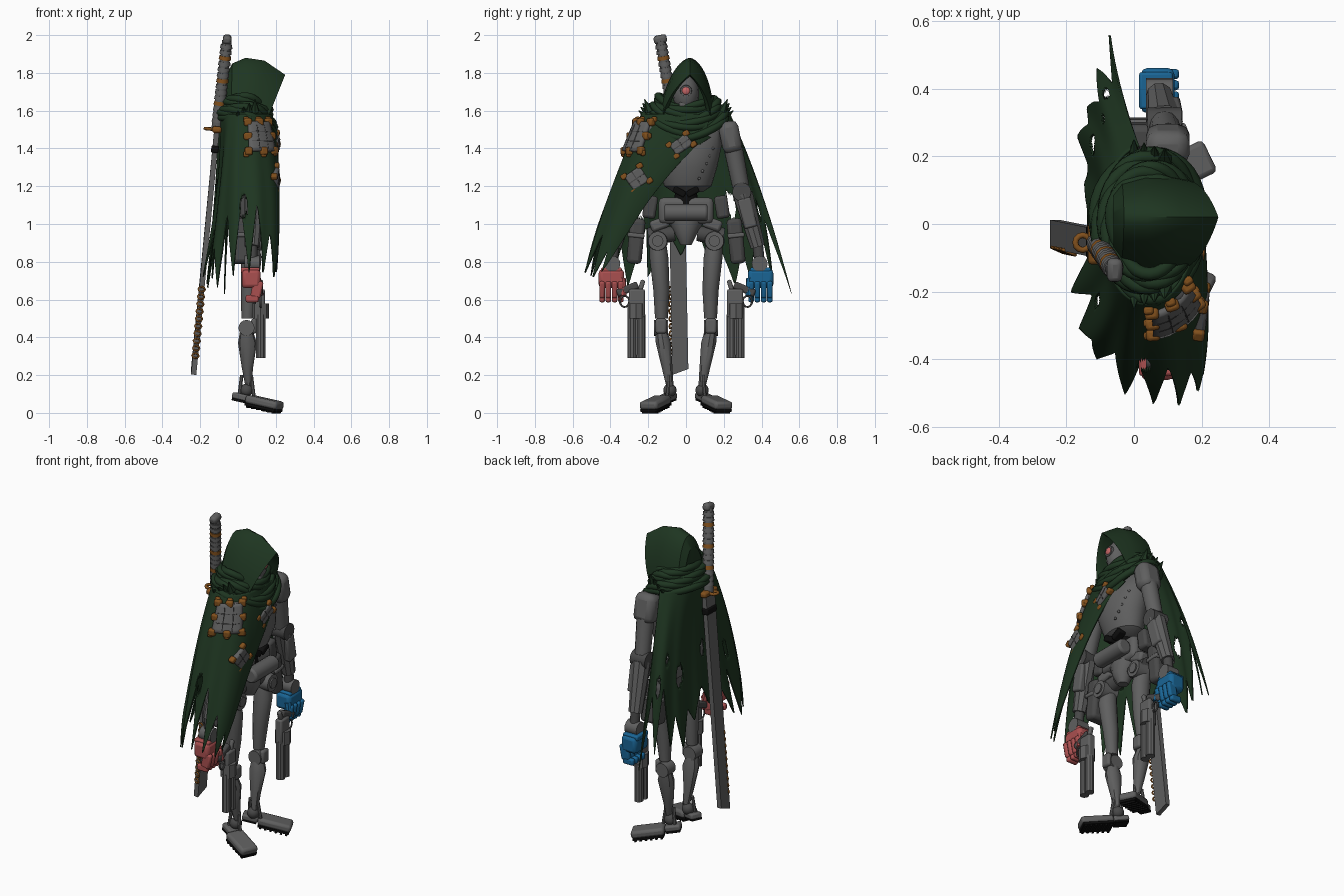
import bpy, bmesh, math, random
from mathutils import Vector, Matrix, Euler

random.seed(4)
if "Cube" in bpy.data.objects:
    bpy.data.objects.remove(bpy.data.objects["Cube"])

def material(name, *rgb):
    m = bpy.data.materials.new(name)
    m.use_nodes = True
    m.diffuse_color = (*rgb, 1)
    m.node_tree.nodes["Principled BSDF"].inputs["Base Color"].default_value = (*rgb, 1)
    return m

GREEN = material("cloth green", .013, .036, .015)
STEEL = material("steel grey", .115, .115, .115)
DARK = material("dark grey", .065, .065, .065)
BROWN = material("orange brown", .22, .08, .012)
RED = material("fist red", .4, .08, .08)
BLUE = material("fist blue", .01, .13, .3)
BLACK = material("rubber black", .004, .004, .004)
PINK = material("eye pink", .55, .13, .13)
built = []

def add(name, bm, mat, bevel=0, thick=0):
    bmesh.ops.recalc_face_normals(bm, faces=bm.faces)
    me = bpy.data.meshes.new(name)
    bm.to_mesh(me)
    bm.free()
    me.materials.append(mat)
    ob = bpy.data.objects.new(name, me)
    bpy.context.collection.objects.link(ob)
    if thick:
        mod = ob.modifiers.new("thickness", 'SOLIDIFY')
        mod.thickness, mod.offset = thick, 0
    if bevel:
        mod = ob.modifiers.new("bevel", 'BEVEL')
        mod.width, mod.segments = bevel, 2
    built.append(ob)
    return ob

def box(name, at, size, mat, rot=(0, 0, 0), bevel=.008):
    bm = bmesh.new()
    m = Matrix.LocRotScale(Vector(at), Euler(rot), Vector(size))
    bmesh.ops.create_cube(bm, size=1, matrix=m)
    return add(name, bm, mat, bevel)

def tube(name, p, q, r1, r2, mat, n=14, bevel=0):
    p, q = Vector(p), Vector(q)
    turn = Vector((0, 0, 1)).rotation_difference(q - p)
    bm = bmesh.new()
    bmesh.ops.create_cone(bm, cap_ends=True, segments=n, radius1=r1, radius2=r2,
                          depth=(q - p).length,
                          matrix=Matrix.LocRotScale((p + q) / 2, turn, None))
    return add(name, bm, mat, bevel)

def ball(name, at, size, mat):
    bm = bmesh.new()
    bmesh.ops.create_uvsphere(bm, u_segments=16, v_segments=10, radius=1,
                              matrix=Matrix.LocRotScale(Vector(at), None, Vector(size)))
    return add(name, bm, mat)

def grid(name, rows, mat, closed=False, caps=False, skip=None, thick=0):
    bm = bmesh.new()
    vs = [[bm.verts.new(p) for p in r] for r in rows]
    n = len(rows[0])
    for i in range(len(rows) - 1):
        for j in range(n if closed else n - 1):
            if not (skip and skip(i, j)):
                k = (j + 1) % n
                bm.faces.new((vs[i][j], vs[i][k], vs[i + 1][k], vs[i + 1][j]))
    if caps:
        bm.faces.new(vs[0])
        bm.faces.new(vs[-1])
    return add(name, bm, mat, 0, thick)

def loft(name, sections, mat, n=16):
    """Stack of ellipses given as x, y, z, x radius, y radius."""
    rows = [[(x + a * math.cos(k * math.tau / n), y + b * math.sin(k * math.tau / n), z)
             for k in range(n)] for x, y, z, a, b in sections]
    return grid(name, rows, mat, True, True)

def ring(name, points, r, mat):
    cu = bpy.data.curves.new(name, 'CURVE')
    cu.dimensions, cu.bevel_depth, cu.bevel_resolution = '3D', r, 2
    sp = cu.splines.new('POLY')
    sp.points.add(len(points) - 1)
    for pt, p in zip(sp.points, points):
        pt.co = (*p, 1)
    sp.use_cyclic_u = True
    cu.materials.append(mat)
    bpy.context.collection.objects.link(bpy.data.objects.new(name, cu))

# Cloak: columns running from the front edge round the back, as middle and hem points
MID = [(.18, .11, 1.5), (.2, 0, 1.44), (.21, -.15, 1.32), (.2, -.3, 1.2),
       (.12, -.375, 1.2), (0, -.38, 1.2), (-.08, -.3, 1.2), (-.1, -.15, 1.2),
       (-.11, .02, 1.22), (-.11, .2, 1.2), (-.09, .33, 1.17), (-.04, .4, 1.15)]
HEM = [(.17, .13, 1.46), (.2, 0, 1.36), (.21, -.2, 1.12), (.2, -.46, .73),
       (.12, -.55, .72), (0, -.51, .73), (-.13, -.38, .65), (-.18, -.22, .69),
       (-.14, .03, .84), (-.16, .24, .67), (-.13, .4, .7), (-.07, .55, .63)]

def blend(cols, u):
    """Smooth curve through the columns."""
    f = min(max(u, 0), .9999) * (len(cols) - 1)
    i = int(f)
    f -= i
    a, b, c, d = [Vector(cols[min(max(i + k, 0), len(cols) - 1)]) for k in (-1, 0, 1, 2)]
    return b + (c - a + (2 * a - 5 * b + 4 * c - d + (3 * (b - c) + d - a) * f) * f) * f / 2

def cloak(u, t, off=0):
    a = math.radians(35 - 295 * u)
    top = Vector((.04 + .14 * math.cos(a), .235 * math.sin(a), 1.58))
    mid, hem = blend(MID, u), blend(HEM, u)
    p = top * (1 - t) * (1 - 2 * t) + mid * 4 * t * (1 - t) + hem * t * (2 * t - 1)
    out = Vector((p.x - .03, p.y, 0)).normalized()
    fold = .012 * t * math.sin(u * 70) * min(max(u * 5 - 1.2, 0), 1)
    return p + out * (off + fold)

COLS, ROWS, TEETH = 240, 56, 17
depth = [random.uniform(.13, .42) for _ in range(TEETH + 1)]

def reach(u):
    if u < .27:
        return 1
    c = u * TEETH
    return 1 - depth[int(c)] * (1 - abs(2 * (c % 1) - 1)) ** .9

HOLES = [(.43, .62, .014, .06), (.6, .62, .01, .06), (.72, .55, .013, .07),
         (.83, .6, .016, .07), (.94, .6, .012, .06), (.9, .45, .008, .04)]

def torn(i, j):
    u = (i + .5) / COLS
    t = (j + .5) / ROWS * reach(u)
    return any(((u - a) / w) ** 2 + ((t - b) / h) ** 2 < 1 for a, b, w, h in HOLES)

grid("cloak", [[cloak(i / COLS, j / ROWS * reach(i / COLS)) for j in range(ROWS + 1)]
               for i in range(COLS + 1)], GREEN, skip=torn, thick=.007)

# Large shoulder pad following the cloak, held by clips
U0, U1, T0, T1 = .265, .41, .06, .27
def pad(i, j, off):
    return cloak(U0 + (U1 - U0) * i, T0 + (T1 - T0) * j, off)
grid("shoulder_pad", [[pad(i / 8, j / 8, .014) for j in range(9)] for i in range(9)],
     STEEL, thick=.024)
for i, j in ((0, 0), (0, 1), (1, 0), (1, 1), (.5, 0), (.5, 1), (0, .5), (1, .5)):
    p = pad(i, j, .014)
    a = math.atan2(p.y, p.x - .03)
    box("pad_clip", p, (.035, .042, .042), BROWN, (0, 0, a), .01)
    box("pad_clip_tail", pad(i * 1.14 - .07, j * 1.2 - .1, .01), (.025, .03, .03), BROWN, (0, 0, a))
for i in (.33, .66):
    for j in range(4):
        tube("pad_seam", pad(i, .1 + .2 * j, .026), pad(i, .3 + .2 * j, .026), .003, .003, DARK, 6)
        tube("pad_cross_seam", pad(.1 + .2 * j, i, .026), pad(.3 + .2 * j, i, .026), .003, .003, DARK, 6)

# Two small pads on the front of the cloak
for name, y, z, w, h in (("upper_small_pad", -.025, 1.42, .11, .07),
                         ("lower_small_pad", -.26, 1.24, .1, .095)):
    turn = Euler((.6, 0, -.12))
    at = Vector((.2, y, z))
    box(name, at, (.035, w, h), STEEL, turn, .01)
    box(name + "_seam", at, (.038, .006, h * .9), DARK, turn, 0)
    box(name + "_cross_seam", at, (.038, w * .9, .006), DARK, turn, 0)
    for i in (-.5, .5):
        for j in (-.5, .5):
            p = at + turn.to_matrix() @ Vector((0, w * i, h * j))
            box(name + "_clip", p, (.035, .036, .03), BROWN, turn)

# Hood: pointed arches from the back to the brim, then folded inside
hood = []
for xb, xt, w, top, sharp in ((-.04, -.05, .05, 1.7, 0), (-.06, -.06, .1, 1.79, 0),
                              (-.04, -.03, .13, 1.85, 0), (.03, .04, .148, 1.88, .1),
                              (.1, .14, .145, 1.865, .3), (.15, .25, .13, 1.79, .6),
                              (.13, .22, .11, 1.78, .5), (.02, .06, .1, 1.8, .1)):
    row = []
    for k in range(25):
        a = math.pi * k / 24
        s = math.sin(a) * (1 - sharp) + (1 - abs(k / 12 - 1)) * sharp
        row.append((xb + (xt - xb) * s, -w * math.cos(a) * (1 - .1 * s) + .02 * s,
                    1.54 + (top - 1.54) * s))
    hood.append(row)
grid("hood", hood, GREEN, caps=True)

# Scarf wraps
for k in range(8):
    f = k / 7
    pts = []
    for j in range(40):
        a = math.tau * j / 40
        front = max(math.cos(a), 0)
        wob = .008 * math.sin(3 * a + k * 1.7)
        pts.append((.045 + (.11 + .045 * f + wob) * math.cos(a), (.14 + .075 * f + wob) * math.sin(a),
                    1.67 - .1 * f - (.05 + .06 * f) * front ** 1.5 + wob))
    ring("scarf_wrap", pts, .02, GREEN)
for s in (-1, 1):
    for k in range(4):
        tube("scarf_tatter", (.03 * k, s * .19, 1.55 + .015 * k),
             (.03 * k, s * (.25 - .01 * k), 1.6 + .02 * k), .025, .002, GREEN, 6)

# Head and eye
ball("head", (.1, 0, 1.69), (.085, .07, .105), STEEL)
box("jaw", (.13, 0, 1.62), (.08, .075, .07), STEEL, bevel=.015)
tube("eye_socket", (.15, 0, 1.705), (.186, 0, 1.705), .034, .03, STEEL)
ball("eye", (.186, 0, 1.705), (.01, .021, .021), PINK)

# Torso, waist and pelvis
loft("torso", [(.07, .01, 1.17, .05, .08), (.08, .01, 1.2, .09, .125), (.09, .01, 1.3, .115, .155),
               (.08, 0, 1.42, .12, .19), (.06, 0, 1.5, .1, .19), (.05, 0, 1.56, .06, .12)], STEEL, 24)
for k in range(5):
    ball("chest_bolt", (.195 - .01 * k, .07 + .018 * k, 1.24 + .04 * k), (.008, .008, .008), STEEL)
tube("waist", (.06, 0, 1.08), (.07, 0, 1.22), .07, .05, BLACK)
for s in (-1, 1):
    box("waist_piston", (.14, s * .035, 1.17), (.05, .07, .035), BLACK, (s * .5, 0, 0))
box("pelvis", (.05, 0, 1.07), (.15, .29, .14), STEEL, bevel=.025)
tube("canister", (.16, -.115, 1.06), (.16, .115, 1.06), .045, .045, STEEL, 20, .012)
loft("groin", [(.08, 0, .89, .03, .03), (.08, 0, .95, .06, .06), (.06, 0, 1.02, .08, .1)], STEEL)

for s in (-1, 1):
    # Hips and holsters
    tube("hip_axle", (.06, s * .06, .95), (.06, s * .2, .93), .04, .05, DARK)
    tube("hip_joint", (.03, s * .15, .91), (.13, s * .15, .91), .055, .05, STEEL, 18)
    tube("hip_cap", (.13, s * .15, .91), (.138, s * .15, .91), .03, .03, STEEL)
    box("hip_plate", (.08, s * .14, 1.0), (.06, .1, .06), STEEL, (s * -.35, 0, 0), .015)
    box("belt_pouch", (.06, s * .19, 1.09), (.1, .07, .12), DARK, (s * .15, 0, 0), .015)
    box("holster", (.03, s * .265, .91), (.13, .08, .24), DARK, (s * .1, 0, 0), .02)
    box("holster_band", (.03, s * .265, .94), (.14, .09, .025), STEEL, (s * .1, 0, 0))

    # Legs
    loft("thigh", [(.06, s * .15, .9, .05, .045), (.07, s * .143, .82, .055, .05),
                   (.06, s * .13, .65, .045, .043), (.05, s * .13, .5, .032, .034)], STEEL, 12)
    tube("knee", (.045, s * .095, .45), (.045, s * .17, .45), .042, .042, STEEL, 18)
    box("knee_cap", (.085, s * .132, .46), (.03, .06, .08), STEEL, bevel=.012)
    loft("shin", [(.055, s * .085, .14, .016, .02), (.05, s * .1, .24, .03, .03),
                  (.05, s * .12, .37, .05, .042), (.045, s * .13, .43, .035, .035)], STEEL, 10)
    ball("ankle", (.045, s * .085, .12), (.035, .035, .035), DARK)
    for k in (-1, 1):
        tube("ankle_rod", (.045 + k * .025, s * .09, .2), (.045 + k * .04, s * .1, .08),
             .01, .01, STEEL, 8)
    tilt = (0, .2, s * .45)
    box("foot", (.14, s * .162, .055), (.19, .105, .045), STEEL, tilt, .015)
    box("heel", (.02, s * .095, .085), (.09, .07, .035), STEEL, tilt, .01)
    box("sole", (.135, s * .16, .03), (.18, .1, .016), BLACK, tilt, .003)
    box("heel_sole", (.015, s * .095, .066), (.08, .065, .014), BLACK, tilt, .003)
    for k in range(6):
        d = k * .03 - .075
        box("cleat", (.135 + d * .9, s * (.16 + d * .4), .021 - d * .2), (.012, .09, .018), BLACK, tilt, 0)

    # Arms: the one under the cloak sits closer in
    tuck = .235 if s > 0 else .195
    box("shoulder", (.1, s * tuck, 1.46), (.13, .105, .17), STEEL, (s * .2, 0, 0), .035)
    tube("upper_arm", (.1, s * (tuck + .015), 1.4), (.09, s * .29, 1.2), .05, .045, STEEL, 12)
    tube("elbow", (.04, s * .295, 1.17), (.14, s * .295, 1.17), .05, .05, DARK, 16)
    tube("forearm", (.09, s * .3, 1.16), (.075, s * .38, .88), .055, .04, STEEL, 10)
    box("forearm_plate", (.115, s * .325, 1.06), (.05, .07, .16), STEEL, (s * .25, .05, 0), .01)
    tube("wrist", (.075, s * .38, .89), (.075, s * .395, .74), .028, .028, DARK)
    tube("wrist_ring", (.035, s * .39, .79), (.115, s * .39, .79), .042, .042, STEEL, 16)

    # Fists
    skin = BLUE if s > 0 else RED
    tag = "blue_" if s > 0 else "red_"
    box(tag + "palm", (.07, s * .395, .71), (.1, .135, .1), skin, bevel=.02)
    box(tag + "cuff", (.065, s * .395, .755), (.1, .11, .03), skin)
    for k in range(4):
        y = s * (.345 + .033 * k)
        box(tag + "finger", (.1, y, .655), (.055, .03, .09), skin, (0, .2, 0), .01)
        box(tag + "fingertip", (.075, y, .605), (.07, .029, .04), skin, bevel=.01)
    tube(tag + "thumb", (.1, s * .34, .71), (.12, s * .33, .62), .022, .016, skin, 8)

    # Revolvers pointing down
    box("gun_grip", (.11, s * .31, .655), (.04, .12, .04), DARK, (s * -.4, 0, 0), .01)
    box("gun_frame", (.12, s * .26, .58), (.045, .085, .15), STEEL, bevel=.01)
    box("gun_hammer", (.12, s * .235, .675), (.025, .025, .06), STEEL, (s * .3, 0, 0))
    tube("gun_cylinder", (.12, s * .265, .5), (.12, s * .265, .58), .045, .045, STEEL, 8)
    for k in (.24, .285):
        tube("gun_barrel", (.12, s * k, .29), (.12, s * k, .52), .026, .026, STEEL, 10)
    box("gun_rib", (.12, s * .262, .4), (.035, .08, .2), STEEL)
    ring("trigger_guard", [(.12, s * (.325 + .025 * math.cos(a * .6)), .59 + .03 * math.sin(a * .6))
                           for a in range(11)], .005, DARK)

# Great sword slung on the back, its hilt leaning away from the blade
LOW, GUARD, HIGH = Vector((-.235, -.03, .2)), Vector((-.112, -.055, 1.5)), Vector((-.055, -.14, 2))
turn = Vector((0, 0, 1)).rotation_difference(GUARD - LOW)
lean = turn.to_euler()
def along(f, x=0, y=0):
    return LOW.lerp(GUARD, f) + turn @ Vector((x, y, 0))

blade = box("blade", along(.5), (.028, .085, 1.3), STEEL, lean, 0)
for v in blade.data.vertices:
    if v.co.z < .5 and v.co.y > -.03:
        v.co.z += .03
box("blade_collar", along(.92), (.04, .095, .04), BLACK, lean)
box("sword_guard", GUARD, (.05, .13, .035), BROWN, lean, .012)
ring("guard_loop", [along(1, -.04 + .022 * math.cos(a), .022 * math.sin(a))
                    for a in (k * .524 for k in range(12))], .009, BROWN)
tube("hilt", GUARD, GUARD.lerp(HIGH, .94), .03, .026, STEEL)
for k in range(14):
    f = .08 + .06 * k
    tube("hilt_wrap", GUARD.lerp(HIGH, f), GUARD.lerp(HIGH, f + .04), .033, .03,
         BROWN if k % 4 == 3 else STEEL, 12)
box("pommel", GUARD.lerp(HIGH, .955), (.045, .07, .045), STEEL, (.2, .1, 0), .015)
for k in range(10):
    ring("edge_ring", [along(.08 + .03 * k + .01 * math.sin(a), .018 * math.cos(a), -.045 - .008 * math.cos(a))
                       for a in (j * .785 for j in range(8))], .005, BROWN)

# Smooth rounded surfaces while keeping hard edges
bpy.ops.object.select_all(action='DESELECT')
for ob in built:
    ob.select_set(True)
bpy.context.view_layer.objects.active = built[0]
bpy.ops.object.shade_smooth_by_angle(angle=math.radians(35))
